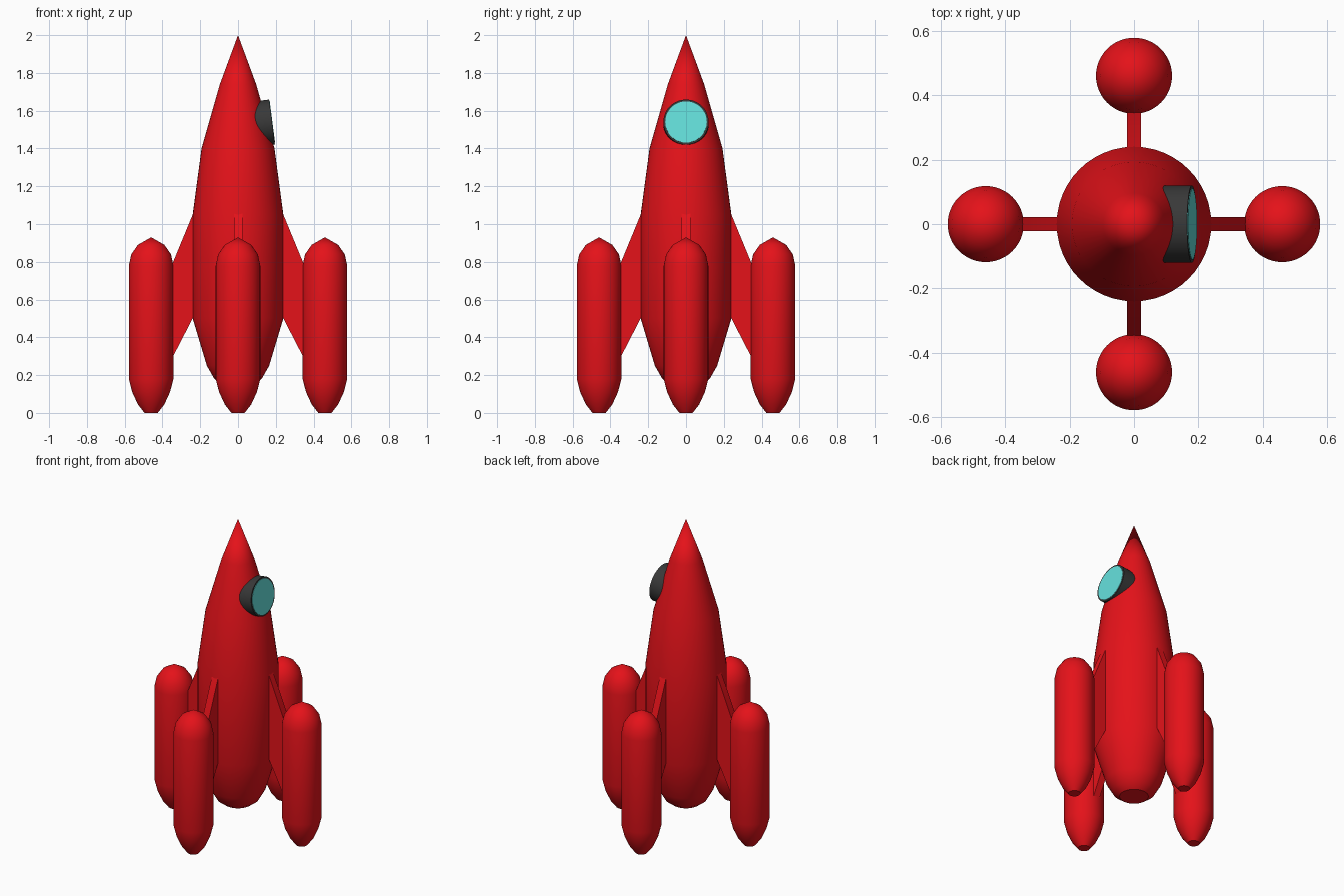
import bpy, bmesh
from math import cos, sin, pi, radians, atan2
from mathutils import Matrix

if "Cube" in bpy.data.objects:
    bpy.data.objects.remove(bpy.data.objects["Cube"])


def material(name, rgb):
    m = bpy.data.materials.new(name)
    m.diffuse_color = (*rgb, 1)
    m.use_nodes = True
    m.node_tree.nodes["Principled BSDF"].inputs["Base Color"].default_value = m.diffuse_color
    return m


RED = material("red_paint", (0.78, 0.006, 0.01))
DARK = material("dark_rim", (0.04, 0.04, 0.04))
GLASS = material("glass", (0.13, 0.75, 0.72))


def finish(name, bm, mat, matrix):
    bmesh.ops.recalc_face_normals(bm, faces=bm.faces)
    mesh = bpy.data.meshes.new(name)
    bm.to_mesh(mesh)
    bm.free()
    mesh.materials.append(mat)
    obj = bpy.data.objects.new(name, mesh)
    obj.matrix_world = matrix
    bpy.context.collection.objects.link(obj)
    bpy.ops.object.select_all(action='DESELECT')
    obj.select_set(True)
    bpy.context.view_layer.objects.active = obj
    bpy.ops.object.shade_smooth_by_angle(angle=radians(32))
    return obj


def lathe(name, profile, mat, matrix=Matrix(), sides=48):
    """Revolve (radius, z) points about z."""
    bm = bmesh.new()
    verts = [bm.verts.new((r, 0, z)) for r, z in profile]
    edges = [bm.edges.new(pair) for pair in zip(verts, verts[1:])]
    bmesh.ops.spin(bm, geom=verts + edges, axis=(0, 0, 1), cent=(0, 0, 0),
                   angle=2 * pi, steps=sides, use_merge=True)
    bmesh.ops.remove_doubles(bm, verts=bm.verts, dist=1e-5)
    return finish(name, bm, mat, matrix)


# Main hull
lathe("hull", [(0, 0.15), (0.085, 0.15), (0.125, 0.18), (0.165, 0.25), (0.24, 0.5),
               (0.24, 1.05), (0.193, 1.4), (0.096, 1.74), (0, 2)], RED)

# Four boosters, each joined to the hull by a swept fin
BOOSTER = [(0, 0), (0.035, 0), (0.07, 0.045), (0.1, 0.11), (0.118, 0.18), (0.118, 0.78),
           (0.105, 0.84), (0.07, 0.89), (0, 0.93)]
FIN = [(0.2, 1.147), (0.4, 0.662), (0.4, 0.19), (0.2, 0.578)]
for i in range(4):
    turn = Matrix.Rotation(i * pi / 2, 4, 'Z')
    lathe(f"booster_{i + 1}", BOOSTER, RED, turn @ Matrix.Translation((0.46, 0, 0)))
    bm = bmesh.new()
    face = bm.faces.new([bm.verts.new((x, -0.0225, z)) for x, z in FIN])
    new = bmesh.ops.extrude_face_region(bm, geom=[face])["geom"]
    bmesh.ops.translate(bm, vec=(0, 0.045, 0),
                        verts=[v for v in new if isinstance(v, bmesh.types.BMVert)])
    finish(f"fin_{i + 1}", bm, RED, turn)

# Round porthole on the +x side, tilted slightly upwards
place = Matrix.Translation((0.18, 0, 1.54)) @ Matrix.Rotation(radians(82.7), 4, 'Y')
lathe("porthole_rim", [(0, -0.13), (0.12, -0.13), (0.12, 0), (0, 0)], DARK, place)
lathe("porthole_glass", [(0, -0.01), (0.11, -0.01), (0.11, 0.002), (0, 0.002)], GLASS, place)
